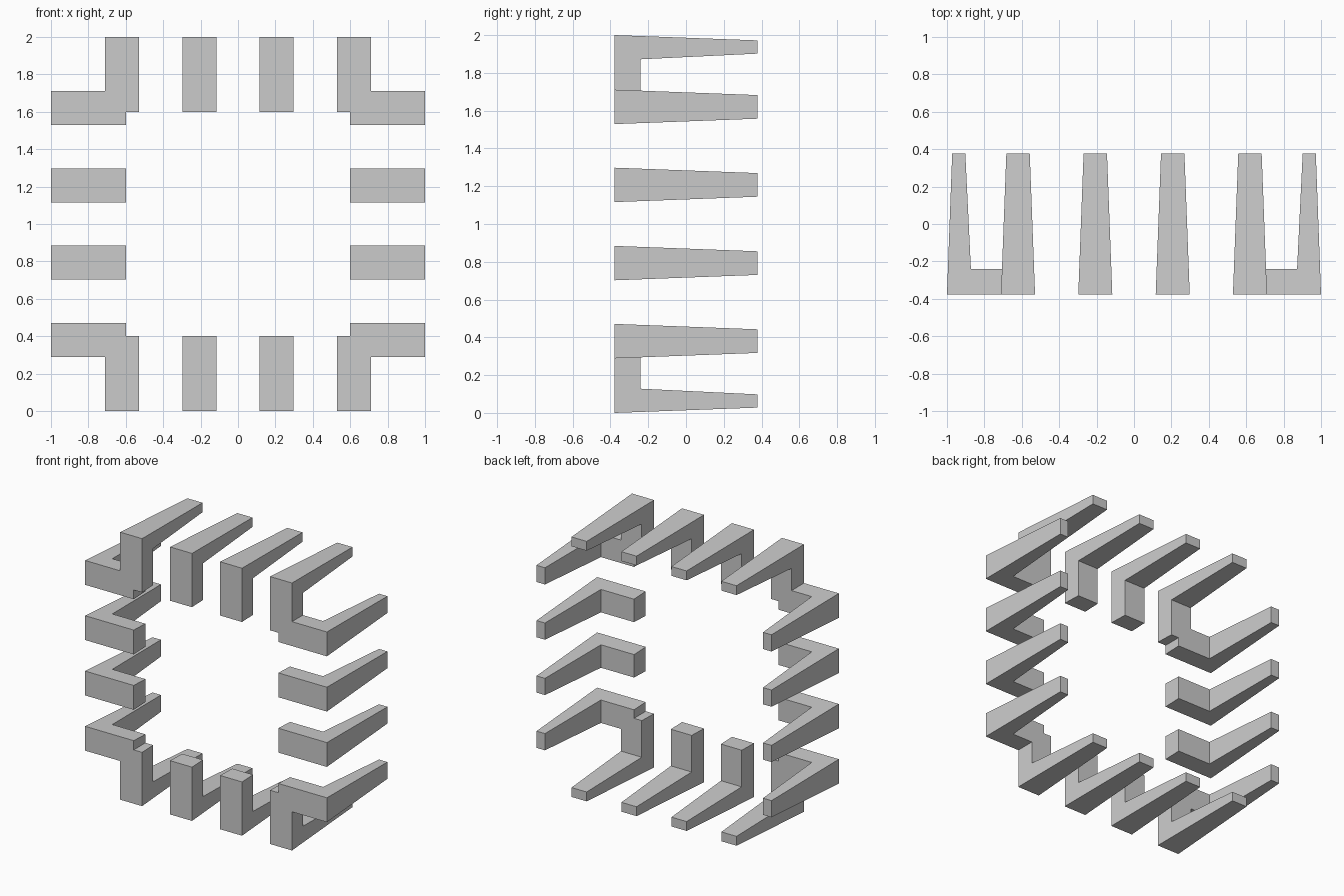
import bpy, bmesh
from math import pi
from mathutils import Matrix, Vector

if "Cube" in bpy.data.objects:
    bpy.data.objects.remove(bpy.data.objects["Cube"])

# L-shaped bracket profile: (distance from ring centre, y)
PROFILE = [(1.0, -.378), (.598, -.378), (.598, -.24),
           (.872, -.24), (.902, .378), (.972, .378)]
OFFSETS = [-.62, -.207, .207, .62]


def half_width(y):
    # brackets narrow evenly from front to back
    return .091 - .0285 * (y + .378) / .756


def add_bracket(bm, offset, angle):
    rot = Matrix.Translation((0, 0, 1)) @ Matrix.Rotation(angle, 4, 'Y')
    sides = [[bm.verts.new(rot @ Vector((r, y, offset + s * half_width(y))))
              for r, y in PROFILE] for s in (-1, 1)]
    bm.faces.new(sides[0])
    bm.faces.new(sides[1][::-1])
    n = len(PROFILE)
    for i in range(n):
        j = (i + 1) % n
        bm.faces.new((sides[0][j], sides[0][i], sides[1][i], sides[1][j]))


def bracket_rows(name, angles):
    bm = bmesh.new()
    for angle in angles:
        for offset in OFFSETS:
            add_bracket(bm, offset, angle)
    bmesh.ops.recalc_face_normals(bm, faces=bm.faces)
    mesh = bpy.data.meshes.new(name)
    bm.to_mesh(mesh)
    bm.free()
    obj = bpy.data.objects.new(name, mesh)
    bpy.context.collection.objects.link(obj)
    return obj


# Left and right rows, then top and bottom rows
ring = bracket_rows("bracket_ring", (0, pi))
rows = bracket_rows("top_bottom_brackets", (pi / 2, -pi / 2))

# Fuse the overlapping corner brackets
mod = ring.modifiers.new("join_corners", 'BOOLEAN')
mod.operation = 'UNION'
mod.solver = 'EXACT'
mod.object = rows
bpy.context.view_layer.objects.active = ring
bpy.ops.object.modifier_apply(modifier=mod.name)
bpy.data.objects.remove(rows)
